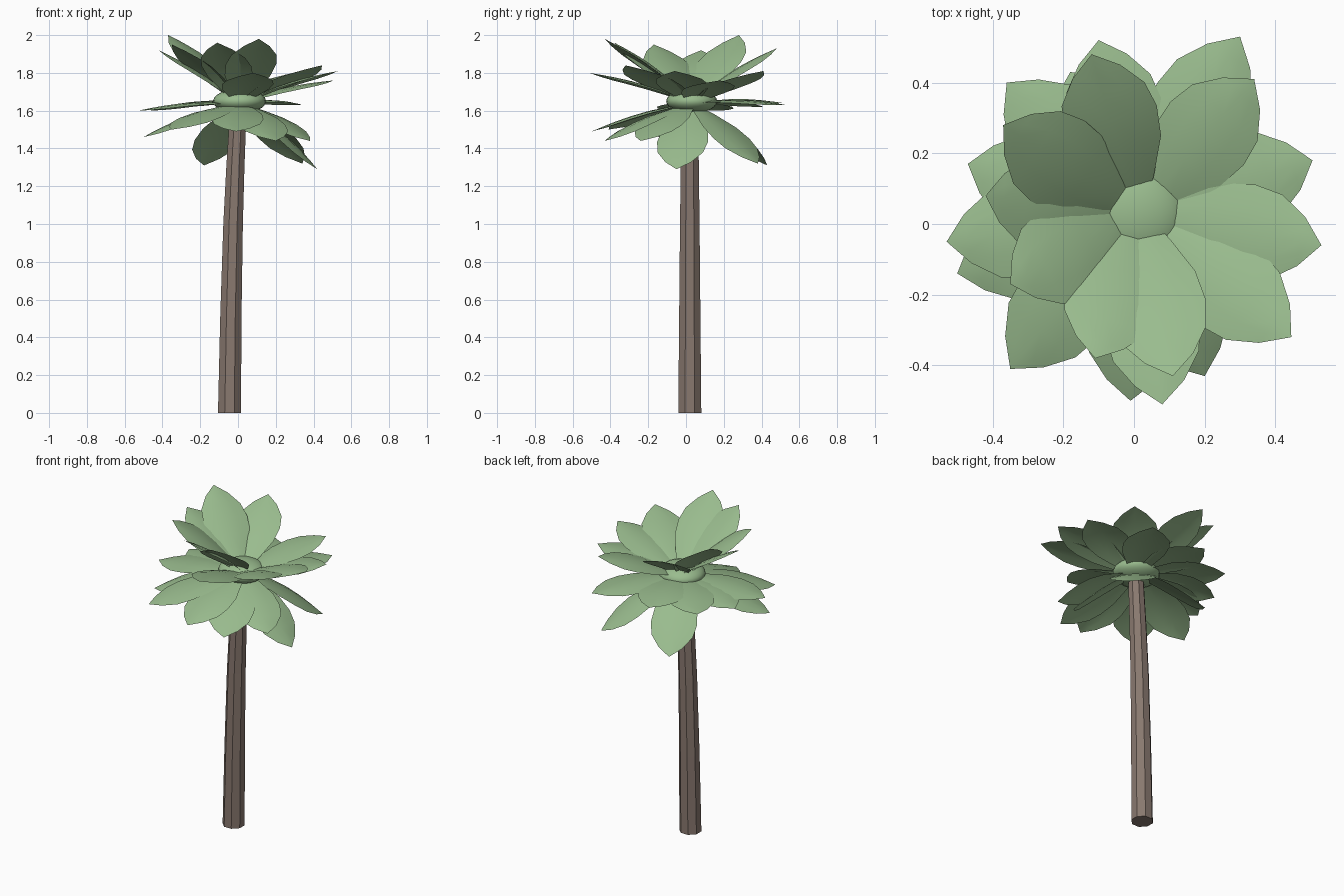
import bpy, bmesh, math
from mathutils import Vector

if "Cube" in bpy.data.objects:
    bpy.data.objects.remove(bpy.data.objects["Cube"])


def material(name, rgb):
    m = bpy.data.materials.new(name)
    m.diffuse_color = (*rgb, 1)
    m.use_nodes = True
    m.node_tree.nodes["Principled BSDF"].inputs["Base Color"].default_value = m.diffuse_color
    return m


BARK = material("bark", (0.25, 0.19, 0.16))
GREEN = material("leaf_green", (0.32, 0.50, 0.27))


def finish(bm, name, mat, smooth):
    bmesh.ops.recalc_face_normals(bm, faces=bm.faces) if not smooth else None
    me = bpy.data.meshes.new(name)
    bm.to_mesh(me)
    bm.free()
    me.materials.append(mat)
    for p in me.polygons:
        p.use_smooth = smooth
    ob = bpy.data.objects.new(name, me)
    bpy.context.collection.objects.link(ob)
    return ob


# Trunk: faceted, tapered and slightly bent
def trunk():
    bm = bmesh.new()
    rings = []
    for z, x, r in [(0, -0.045, 0.066), (0.5, -0.038, 0.061),
                    (1.0, -0.026, 0.056), (1.3, -0.014, 0.052), (1.63, 0.003, 0.047)]:
        rings.append([bm.verts.new((x + r * math.cos(a), 0.02 + r * math.sin(a), z))
                      for a in (math.tau * (i + 0.5) / 8 for i in range(8))])
    for lo, hi in zip(rings, rings[1:]):
        for i in range(8):
            j = (i + 1) % 8
            bm.faces.new((lo[i], lo[j], hi[j], hi[i]))
    bm.faces.new(rings[0][::-1])
    bm.faces.new(rings[-1])
    finish(bm, "trunk", BARK, False)


# Leaf: cupped sheet from the crown centre to the given tip
PROFILE = [(0, 0.02), (0.2, 0.075), (0.42, 0.125), (0.6, 0.137), (0.75, 0.122), (0.89, 0.07)]


def leaf(name, tip):
    bm = bmesh.new()
    base = Vector((0.01, 0.03, 1.64))
    tip = Vector(tip)
    along = tip - base
    side = Vector((0, 0, 1)).cross(along).normalized()
    up = along.normalized().cross(side)
    rows = []
    for t, w in PROFILE:
        spine = base + along * t + up * (0.022 * math.sin(math.pi * t))
        rows.append([bm.verts.new(spine + side * (w * s) - up * (0.12 * w * s * s))
                     for s in (-1, -0.5, 0, 0.5, 1)])
    for a, b in zip(rows, rows[1:]):
        for i in range(4):
            bm.faces.new((a[i], b[i], b[i + 1], a[i + 1]))
    point = bm.verts.new(tip)
    for i in range(4):
        bm.faces.new((rows[-1][i], point, rows[-1][i + 1]))
    bm.normal_update()
    for f in bm.faces:
        if f.normal.dot(up) < 0:
            f.normal_flip()
    finish(bm, name, GREEN, True)


TIERS = {
    "upper_leaf": [(-0.37, 0.28, 2.0), (-0.42, 0.08, 1.92), (-0.35, -0.17, 1.95),
                   (-0.11, -0.38, 1.96), (0.11, -0.43, 1.98), (0.445, -0.32, 1.84),
                   (0.53, -0.06, 1.81), (0.34, 0.41, 1.81), (-0.12, 0.48, 1.93)],
    "middle_leaf": [(0.08, -0.51, 1.80), (0.505, 0.18, 1.76), (0.30, 0.53, 1.63),
                    (-0.10, 0.52, 1.64), (-0.36, 0.40, 1.62), (-0.47, 0.17, 1.60),
                    (-0.53, -0.05, 1.60)],
    "lower_leaf": [(-0.50, -0.14, 1.46), (-0.35, -0.41, 1.50), (-0.01, -0.50, 1.49),
                   (0.20, -0.43, 1.44), (0.38, -0.24, 1.44), (0.42, -0.05, 1.29),
                   (0.34, 0.38, 1.32), (-0.18, 0.43, 1.31)],
}

trunk()
for tier, tips in TIERS.items():
    for n, tip in enumerate(tips, 1):
        leaf(f"{tier}_{n}", tip)

# Crown heart: flattened ball the leaves grow from
bpy.ops.mesh.primitive_uv_sphere_add(segments=24, ring_count=12, radius=1,
                                     location=(0.008, 0.03, 1.65))
heart = bpy.context.object
heart.name = "crown_heart"
heart.scale = (0.14, 0.135, 0.065)
heart.data.materials.append(GREEN)
bpy.ops.object.shade_smooth()
